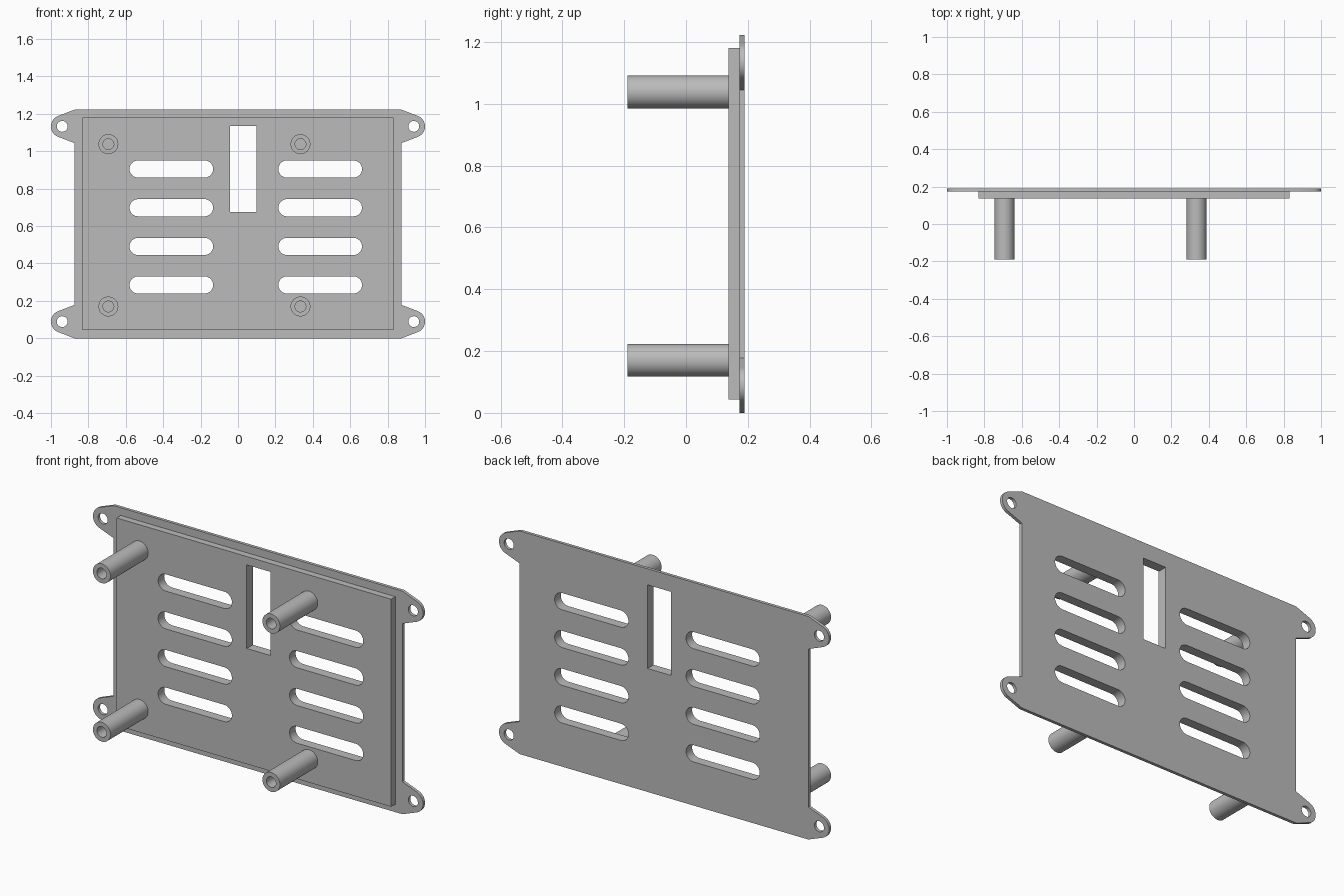
import bpy, bmesh
from math import pi, cos, sin, acos, atan2, hypot, radians
from mathutils import Matrix, Vector

old = bpy.data.objects.get("Cube")
if old:
    bpy.data.objects.remove(old, do_unlink=True)

grey = bpy.data.materials.new("plain grey")
grey.use_nodes = True
tone = (0.5, 0.5, 0.5, 1)
grey.diffuse_color = tone
grey.node_tree.nodes["Principled BSDF"].inputs["Base Color"].default_value = tone

HEIGHT = 1.222
PLATE_Y, STEP_Y, BACK_Y, TIP_Y = 0.137, 0.173, 0.19, -0.19


def arc(cx, cz, r, start, end, n):
    return [(cx + r * cos(start + (end - start) * i / n),
             cz + r * sin(start + (end - start) * i / n)) for i in range(n + 1)]


def circle(cx, cz, r, n=40):
    return arc(cx, cz, r, 0, 2 * pi, n)[:-1]


def rect(x0, x1, z0, z1):
    return [(x0, z0), (x1, z0), (x1, z1), (x0, z1)]


def slot(x0, x1, z, r):
    return (arc(x1 - r, z, r, -pi / 2, pi / 2, 16)
            + arc(x0 + r, z, r, pi / 2, 3 * pi / 2, 16))


def panel(name, loops, y0, y1):
    """Solid between y0 and y1: first loop is the outline, the rest are holes."""
    curve = bpy.data.curves.new(name, "CURVE")
    curve.dimensions = "2D"
    curve.fill_mode = "BOTH"
    curve.extrude = (y1 - y0) / 2
    for loop in loops:
        spline = curve.splines.new("POLY")
        spline.points.add(len(loop) - 1)
        for point, (x, z) in zip(spline.points, loop):
            point.co = (x, z, 0, 1)
        spline.use_cyclic_u = True
    temp = bpy.data.objects.new(name + " profile", curve)
    bpy.context.collection.objects.link(temp)
    bpy.context.view_layer.update()
    graph = bpy.context.evaluated_depsgraph_get()
    mesh = bpy.data.meshes.new_from_object(temp.evaluated_get(graph))
    bpy.data.objects.remove(temp, do_unlink=True)

    # Stand the profile upright and weld caps to walls
    bm = bmesh.new()
    bm.from_mesh(mesh)
    bm.transform(Matrix.Translation(Vector((0, (y0 + y1) / 2, 0)))
                 @ Matrix.Rotation(pi / 2, 4, "X"))
    bmesh.ops.remove_doubles(bm, verts=bm.verts, dist=1e-5)
    bmesh.ops.recalc_face_normals(bm, faces=bm.faces)
    bm.to_mesh(mesh)
    bm.free()
    mesh.materials.clear()
    mesh.materials.append(grey)
    obj = bpy.data.objects.new(name, mesh)
    bpy.context.collection.objects.link(obj)
    return obj


# Back plate outline: four rounded ears, tangent to the plate corners
side, ear_x, ear_z, ear_r = 0.875, 0.94, 0.089, 0.06
dx, dz = ear_x - side, ear_z
sweep = atan2(-dz, -dx) + acos(ear_r / hypot(dx, dz))
lower = [(side, 0)] + arc(ear_x, ear_z, ear_r, sweep, -sweep, 24) + [(side, 2 * ear_z)]
right_half = lower + [(x, HEIGHT - z) for x, z in reversed(lower)]
outline = right_half + [(-x, z) for x, z in reversed(right_half)]

# Openings through both layers
openings = [rect(-0.043, 0.1, 0.676, 1.134)]
for z in (0.285, 0.491, 0.698, 0.905):
    for x0 in (-0.58, 0.216):
        openings.append(slot(x0, x0 + 0.447, z, 0.046))

screw_holes = [circle(sx * ear_x, z, 0.029)
               for sx in (-1, 1) for z in (ear_z, HEIGHT - ear_z)]

parts = [
    panel("back_plate", [outline] + openings + screw_holes, STEP_Y, BACK_Y),
    panel("raised_panel", [rect(-0.832, 0.832, 0.043, 1.18)] + openings, PLATE_Y, STEP_Y),
]

# Hollow standoffs
for x, side_name in ((-0.693, "right"), (0.334, "left")):
    for z, level in ((0.17, "lower"), (1.038, "upper")):
        parts.append(panel(f"{level}_{side_name}_standoff",
                           [circle(x, z, 0.053), circle(x, z, 0.029)], TIP_Y, PLATE_Y))

bpy.ops.object.select_all(action="DESELECT")
for part in parts:
    part.select_set(True)
bpy.context.view_layer.objects.active = parts[0]
bpy.ops.object.shade_smooth_by_angle(angle=radians(30))
